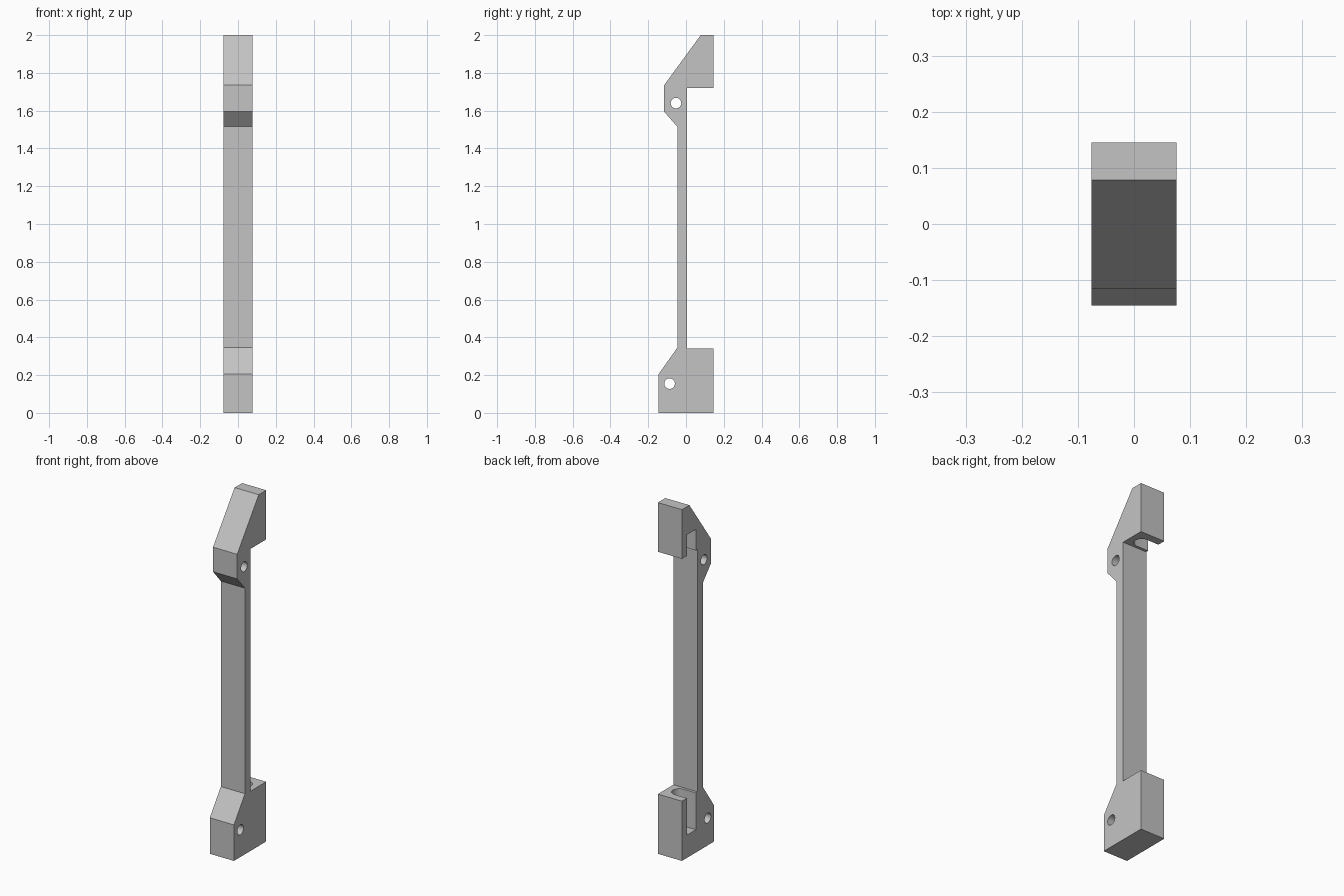
import bpy
import bmesh
from math import pi, cos, sin
from mathutils import Matrix

cube = bpy.data.objects.get("Cube")
if cube:
    bpy.data.objects.remove(cube, do_unlink=True)

HALF_WIDTH = 0.076

grey = bpy.data.materials.new("plain grey")
grey.use_nodes = True
colour = (0.55, 0.55, 0.55, 1)
grey.diffuse_color = colour
grey.node_tree.nodes["Principled BSDF"].inputs["Base Color"].default_value = colour


def prism(name, outline, depth):
    """Extrude a closed 3D outline along a vector."""
    bm = bmesh.new()
    face = bm.faces.new([bm.verts.new(p) for p in outline])
    top = bmesh.ops.extrude_face_region(bm, geom=[face])
    moved = [g for g in top["geom"] if isinstance(g, bmesh.types.BMVert)]
    bmesh.ops.translate(bm, verts=moved, vec=depth)
    bmesh.ops.recalc_face_normals(bm, faces=bm.faces)
    mesh = bpy.data.meshes.new(name)
    bm.to_mesh(mesh)
    bm.free()
    obj = bpy.data.objects.new(name, mesh)
    bpy.context.collection.objects.link(obj)
    mesh.materials.append(grey)
    return obj


def pin_hole(name, y, z, radius=0.028):
    """Round cutter running from side to side."""
    ring = [(-0.2, y + radius * cos(i * pi / 16), z + radius * sin(i * pi / 16))
            for i in range(32)]
    return prism(name, ring, (0.4, 0, 0))


def side_slot(name, z_low, z_high, y=0.06, radius=0.04):
    """Round-ended cutter, open towards -x."""
    arc = [(radius * sin(i * pi / 16), y - radius * cos(i * pi / 16), z_low)
           for i in range(17)]
    outline = arc + [(-0.2, y + radius, z_low), (-0.2, y - radius, z_low)]
    return prism(name, outline, (0, 0, z_high - z_low))


# Bracket: foot block, thin bar and hooked head in one side profile
profile = [(-0.145, 0), (0.145, 0), (0.145, 0.34), (0.005, 0.34),
           (0.005, 1.72), (0.145, 1.72), (0.145, 2), (0.078, 2),
           (-0.116, 1.735), (-0.116, 1.595), (-0.046, 1.515),
           (-0.046, 0.345), (-0.145, 0.205)]
bracket = prism("bracket", [(-HALF_WIDTH, y, z) for y, z in profile],
                (2 * HALF_WIDTH, 0, 0))

# Pin holes through both ends, and slots in the foot and head
cutters = [pin_hole("head_pin_hole_cutter", -0.053, 1.64),
           pin_hole("foot_pin_hole_cutter", -0.087, 0.155),
           side_slot("head_slot_cutter", 1.65, 1.84),
           side_slot("foot_slot_cutter", 0.13, 0.4)]
for cutter in cutters:
    cut = bracket.modifiers.new(cutter.name, 'BOOLEAN')
    cut.operation = 'DIFFERENCE'
    cut.solver = 'EXACT'
    cut.object = cutter

# Apply the cuts and remove the cutters
bpy.context.view_layer.update()
graph = bpy.context.evaluated_depsgraph_get()
result = bpy.data.meshes.new_from_object(bracket.evaluated_get(graph))
bracket.modifiers.clear()
bracket.data = result
for cutter in cutters:
    bpy.data.objects.remove(cutter, do_unlink=True)

# Smooth hole walls, crisp edges
bpy.ops.object.select_all(action='DESELECT')
bracket.select_set(True)
bpy.context.view_layer.objects.active = bracket
bpy.ops.object.shade_smooth_by_angle(angle=pi / 6)
